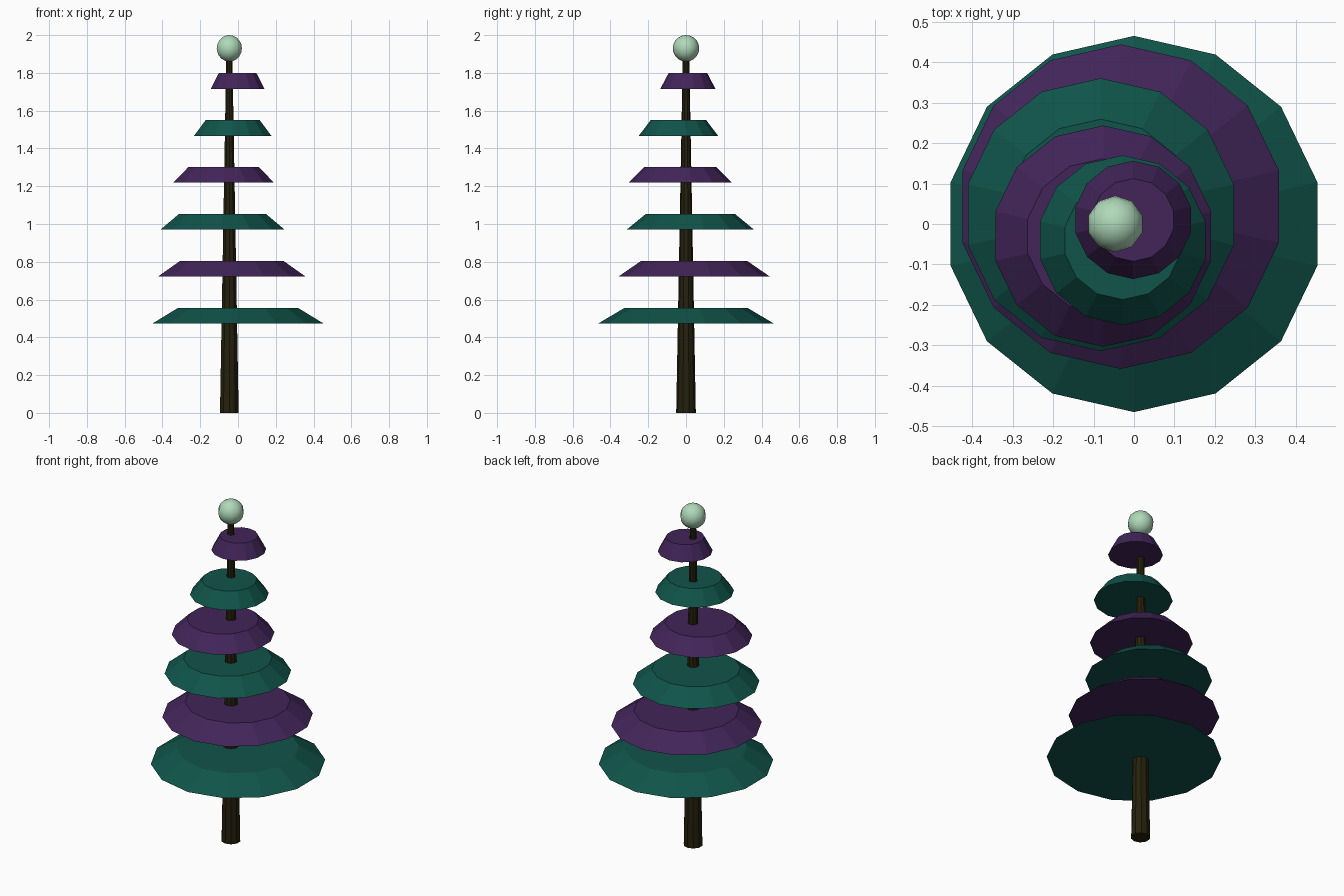
import bpy

cube = bpy.data.objects.get("Cube")
if cube:
    bpy.data.objects.remove(cube, do_unlink=True)


def material(name, rgb):
    mat = bpy.data.materials.new(name)
    mat.use_nodes = True
    mat.diffuse_color = (*rgb, 1)
    mat.node_tree.nodes["Principled BSDF"].inputs["Base Color"].default_value = (*rgb, 1)
    return mat


teal = material("teal", (0.005, 0.088, 0.068))
purple = material("purple", (0.054, 0.018, 0.1))
bark = material("dark bark", (0.018, 0.015, 0.004))
mint = material("pale mint", (0.43, 0.69, 0.48))


def frustum(name, sides, r_bottom, r_top, x, y, z_bottom, z_top, mat):
    bpy.ops.mesh.primitive_cone_add(
        vertices=sides, radius1=r_bottom, radius2=r_top, depth=z_top - z_bottom,
        location=(x, y, (z_bottom + z_top) / 2))
    obj = bpy.context.object
    obj.name = name
    obj.data.materials.append(mat)
    return obj


# Tapered trunk
TRUNK_X = -0.046
frustum("trunk", 10, 0.052, 0.017, TRUNK_X, 0, 0, 1.89, bark)

# Foliage tiers, each shifted a little off the trunk, in alternating colours
centres = [(0, 0), (-0.033, 0.043), (-0.082, 0.023),
           (-0.076, -0.03), (-0.028, -0.04), (-0.002, 0.01)]
for i, (x, y) in enumerate(centres):
    radius = 0.465 - 0.0638 * i
    base = 0.473 + 0.2485 * i
    frustum(f"foliage_tier_{i + 1}", 14, radius, radius * 0.7, x, y,
            base, base + 0.083, purple if i % 2 else teal)

# Ball on the tip
bpy.ops.mesh.primitive_uv_sphere_add(segments=10, ring_count=10, radius=0.07,
                                     location=(TRUNK_X, 0, 1.93))
ball = bpy.context.object
ball.name = "tip_ball"
ball.data.materials.append(mint)
bpy.ops.object.shade_smooth()
